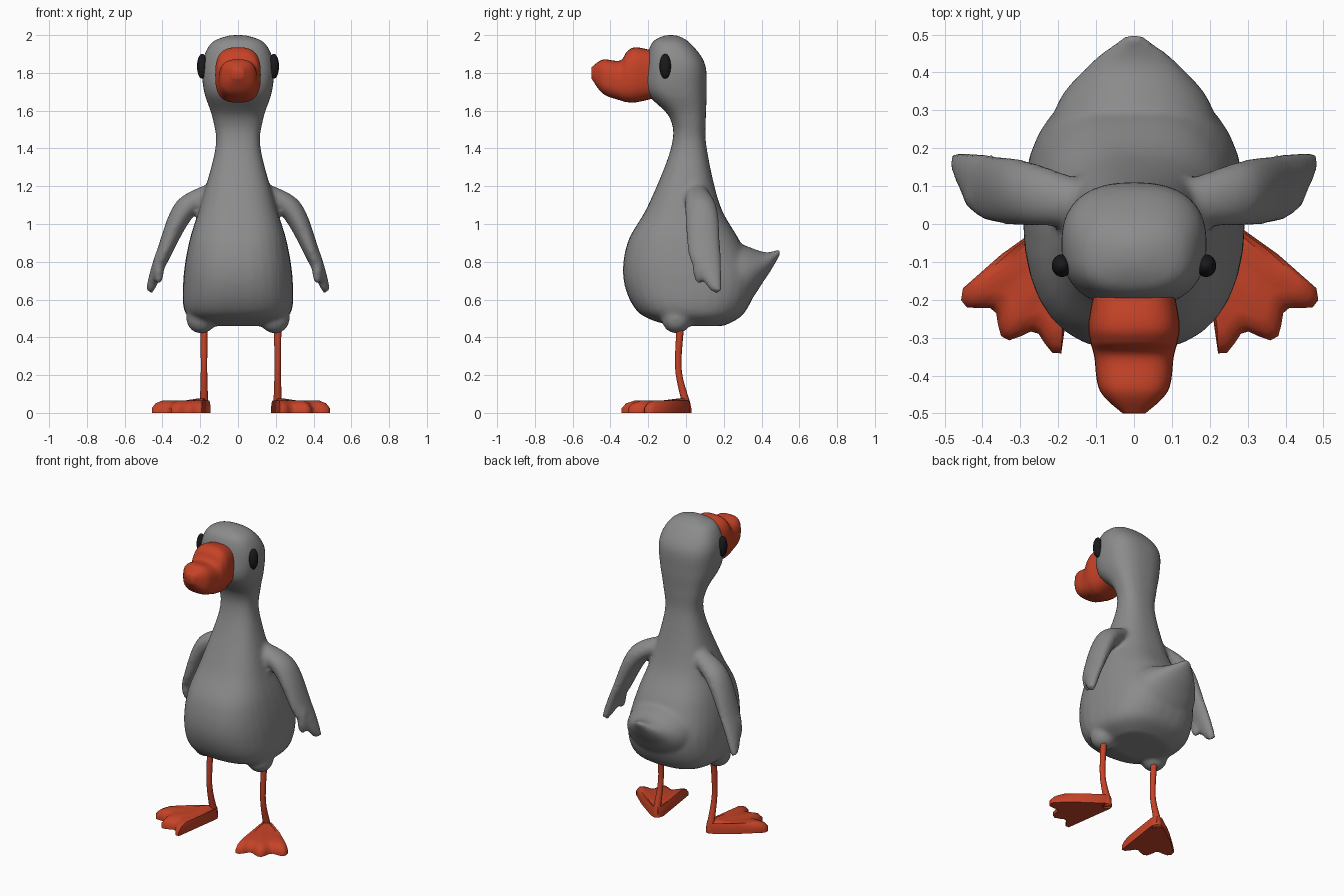
import bpy, bmesh, math
from mathutils import Vector

if "Cube" in bpy.data.objects:
    bpy.data.objects.remove(bpy.data.objects["Cube"])


def material(name, red, green, blue):
    mat = bpy.data.materials.new(name)
    mat.use_nodes = True
    mat.diffuse_color = (red, green, blue, 1)
    shader = mat.node_tree.nodes["Principled BSDF"]
    shader.inputs["Base Color"].default_value = mat.diffuse_color
    shader.inputs["Roughness"].default_value = 0.7
    return mat


grey = material("feather grey", 0.26, 0.26, 0.26)
orange = material("beak orange", 0.56, 0.055, 0.02)
black = material("eye black", 0.01, 0.01, 0.01)


def oval(center, u, v, power, count=32):
    """Superellipse around center with half axes u and v."""
    def bulge(t):
        return math.copysign(abs(t) ** (2 / power), t)
    angles = [math.tau * i / count for i in range(count)]
    return [Vector(center) + Vector(u) * bulge(math.cos(a)) + Vector(v) * bulge(math.sin(a))
            for a in angles]


def flowing(keys, steps=8):
    """Smooth curve through the key stations, in any number of dimensions."""
    keys = [Vector(key) for key in keys]
    padded = [keys[0]] + keys + [keys[-1]]
    for before, start, end, after in zip(padded, padded[1:], padded[2:], padded[3:]):
        for step in range(steps):
            t = step / steps
            bend_in = (end - before) / 2
            bend_out = (after - start) / 2
            ease = t * t * (3 - 2 * t)
            yield (start.lerp(end, ease) + bend_in * t * (1 - t) ** 2
                   - bend_out * t * t * (1 - t))
    yield keys[-1]


def skin(bm, rings):
    """Join closed rings of points into a capped tube."""
    rows = [[bm.verts.new(point) for point in ring] for ring in rings]
    faces = [bm.faces.new(rows[0]), bm.faces.new(rows[-1])]
    for low, high in zip(rows, rows[1:]):
        for i in range(len(low)):
            faces.append(bm.faces.new((low[i - 1], low[i], high[i], high[i - 1])))
    bmesh.ops.recalc_face_normals(bm, faces=faces)


def ball(bm, center, radii):
    verts = bmesh.ops.create_uvsphere(bm, u_segments=24, v_segments=16, radius=1)["verts"]
    bmesh.ops.scale(bm, vec=radii, verts=verts)
    bmesh.ops.translate(bm, vec=center, verts=verts)


def finish(name, bm, mat):
    mesh = bpy.data.meshes.new(name)
    bm.to_mesh(mesh)
    bm.free()
    mesh.materials.append(mat)
    mesh.shade_smooth()
    part = bpy.data.objects.new(name, mesh)
    bpy.context.collection.objects.link(part)
    return part


# Torso, neck and head: height, y, half depth, half width
torso = [
    (0.46, 0.06, 0.14, 0.18), (0.53, 0.03, 0.28, 0.28), (0.7, 0.02, 0.35, 0.29),
    (0.9, -0.01, 0.3, 0.26), (1.1, -0.01, 0.19, 0.2), (1.4, 0.015, 0.095, 0.12),
    (1.56, 0.01, 0.095, 0.135), (1.7, -0.05, 0.16, 0.18), (1.85, -0.055, 0.155, 0.19),
    (1.96, -0.08, 0.1, 0.14), (2, -0.08, 0.03, 0.04),
]
bm = bmesh.new()
skin(bm, [oval((0, y, z), (wide, 0, 0), (0, deep, 0), 2.5)
          for z, y, deep, wide in flowing(torso)])

# Pointed tail: y, height, half height, half width
tail = [(0.1, 0.78, 0.16, 0.23), (0.3, 0.73, 0.16, 0.21),
        (0.42, 0.78, 0.07, 0.12), (0.5, 0.855, 0.015, 0.02)]
skin(bm, [oval((0, y, z), (wide, 0, 0), (0, 0, tall), 2)
          for y, z, tall, wide in flowing(tail)])

# Wings: x, y, height, half thickness, half width
wing = [(0.1, 0.05, 1.19, 0.05, 0.05), (0.28, 0.08, 1.08, 0.06, 0.085),
        (0.4, 0.1, 0.83, 0.04, 0.085), (0.45, 0.14, 0.7, 0.03, 0.05),
        (0.47, 0.165, 0.64, 0.02, 0.025)]
for side in (1, -1):
    tilt = Vector((0.8 * side, 0, 0.6))
    skin(bm, [oval((side * x, y, z), tilt * thick, (0, wide, 0), 2)
              for x, y, z, thick, wide in flowing(wing)])
    # Short feather beside the wing tip, and the hip above the leg
    ball(bm, (side * 0.42, 0.07, 0.77), (0.03, 0.035, 0.09))
    ball(bm, (side * 0.195, -0.05, 0.5), (0.08, 0.08, 0.08))

# Fuse the grey parts into one soft skin
body = finish("body", bm, grey)
fuse = body.modifiers.new("fuse", "REMESH")
fuse.mode = "VOXEL"
fuse.voxel_size = 0.013
fuse.use_smooth_shade = True
soften = body.modifiers.new("soften", "SMOOTH")
soften.factor = 0.5
soften.iterations = 8

# Beak with a raised base: y, height, half width, half height
beak = [(-0.15, 1.79, 0.1, 0.12), (-0.26, 1.79, 0.12, 0.145), (-0.31, 1.78, 0.115, 0.135),
        (-0.35, 1.76, 0.105, 0.105), (-0.44, 1.78, 0.09, 0.09), (-0.5, 1.8, 0.03, 0.03)]
bm = bmesh.new()
skin(bm, [oval((0, y, z), (wide, 0, 0), (0, 0, tall), 2.8)
          for y, z, wide, tall in flowing(beak)])
finish("beak", bm, orange)

# Leg: height, y, radius
leg = [(0.46, -0.03, 0.02), (0.23, -0.04, 0.017), (0.05, 0, 0.023), (0, 0, 0.03)]

# Webbed foot: a fan with three toe tips, closed by the heel and outer edge
outline = [(0.03, 0.02), (0.17, -0.08)]
for angle in range(32, 90, 4):
    reach = 0.32 + 0.025 * math.cos(math.tau * (angle - 38) / 24)
    a = math.radians(angle)
    outline.append((reach * math.cos(a), -reach * math.sin(a)))
outline += [(-0.035, -0.01), (-0.02, 0.02)]
layers = [(1, 0), (1, 0.025), (0.93, 0.05), (0.8, 0.065), (0.5, 0.06), (0.15, 0.075)]

for side, label in ((1, "left"), (-1, "right")):
    ankle = 0.015 + side * 0.195
    bm = bmesh.new()
    skin(bm, [oval((ankle, y, z), (radius, 0, 0), (0, radius, 0), 2, 16)
              for z, y, radius in flowing(leg)])
    finish(label + "_leg", bm, orange)

    bm = bmesh.new()
    skin(bm, [[(ankle + side * x * size, y * size, z) for x, y in outline]
              for size, z in layers])
    foot = finish(label + "_foot", bm, orange)
    bpy.ops.object.select_all(action="DESELECT")
    foot.select_set(True)
    bpy.context.view_layer.objects.active = foot
    bpy.ops.object.shade_smooth_by_angle(angle=math.radians(50))

    bm = bmesh.new()
    ball(bm, (side * 0.19, -0.11, 1.835), (0.027, 0.03, 0.066))
    finish(label + "_eye", bm, black)
